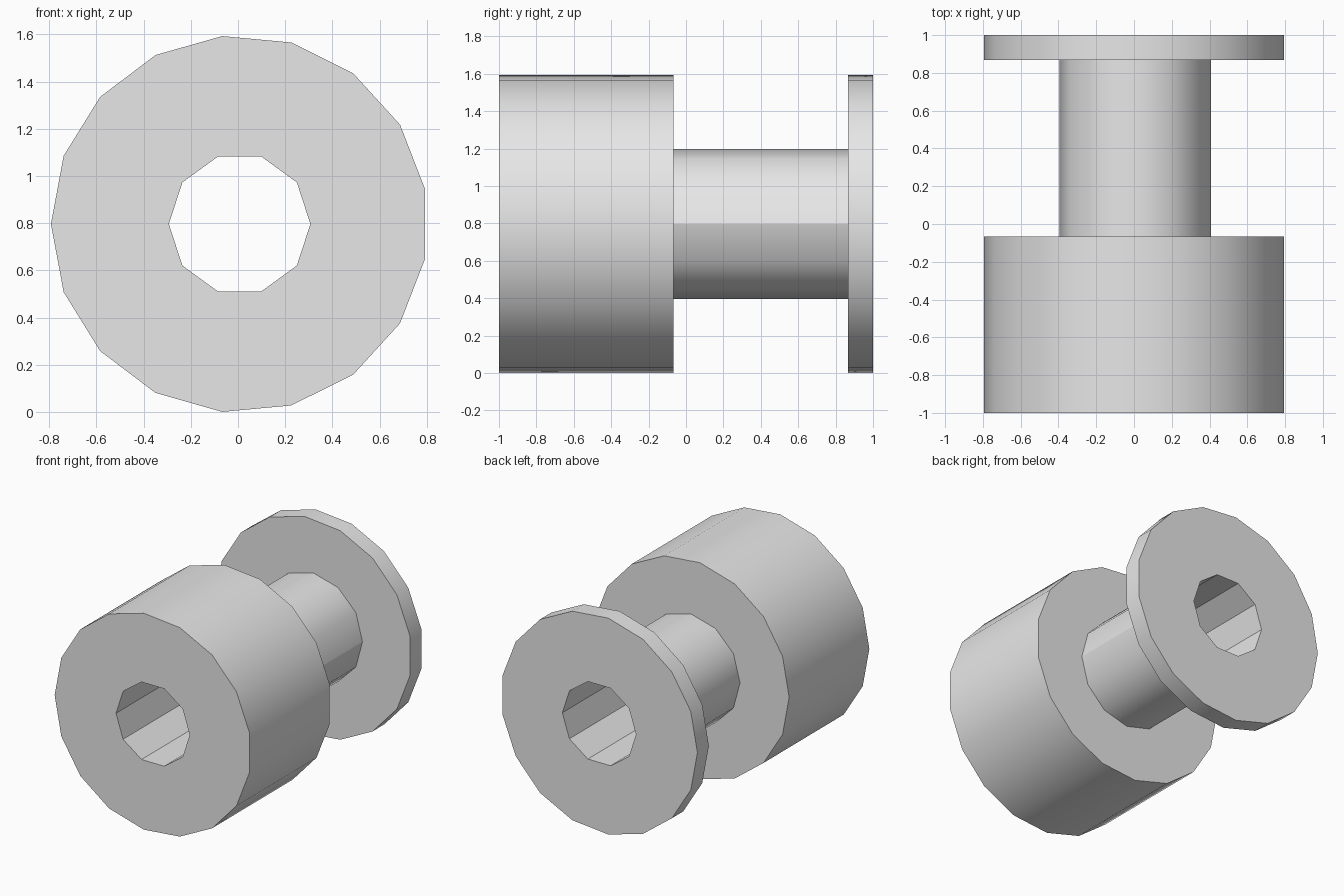
import bpy
import bmesh
from math import cos, sin, tau, pi, radians

if "Cube" in bpy.data.objects:
    bpy.data.objects.remove(bpy.data.objects["Cube"])

# One plain grey material
grey = bpy.data.materials.new("light_grey")
grey.use_nodes = True
colour = (0.8, 0.8, 0.8, 1)
grey.diffuse_color = colour
grey.node_tree.nodes["Principled BSDF"].inputs["Base Color"].default_value = colour

# Shared axis, running along y
DISC_R, DISC_SIDES = 0.8, 17
AXIS_X = DISC_R * (1 - cos(pi / DISC_SIDES)) / 2
AXIS_Z = DISC_R * cos(pi / DISC_SIDES / 2)

bm = bmesh.new()


def ring(sides, radius, y):
    """Closed polygon around the axis, starting on the -x side."""
    verts = []
    for i in range(sides):
        a = pi + tau * i / sides
        verts.append(bm.verts.new((AXIS_X + radius * cos(a), y, AXIS_Z + radius * sin(a))))
    edges = [bm.edges.new((verts[i - 1], verts[i])) for i in range(sides)]
    return verts, edges


def join(a, b):
    """Quads between matching rings, a flat washer between different ones."""
    if len(a[0]) == len(b[0]):
        for i in range(len(a[0])):
            bm.faces.new((a[0][i - 1], a[0][i], b[0][i], b[0][i - 1]))
    else:
        bmesh.ops.triangle_fill(bm, edges=a[1] + b[1], use_beauty=True)


# Front bore, wide drum, narrow neck, thin flange, rear bore
disc, neck, bore = (DISC_SIDES, DISC_R), (12, 0.4), (10, 0.3)
stations = [(bore, -1), (disc, -1), (disc, -0.067), (neck, -0.067),
            (neck, 0.867), (disc, 0.867), (disc, 1), (bore, 1)]
rings = [ring(*shape, y) for shape, y in stations]
for i in range(len(rings)):
    join(rings[i - 1], rings[i])
bmesh.ops.recalc_face_normals(bm, faces=bm.faces)

mesh = bpy.data.meshes.new("spool_body")
bm.to_mesh(mesh)
bm.free()
mesh.materials.append(grey)
spool = bpy.data.objects.new("spool_body", mesh)
bpy.context.collection.objects.link(spool)

# Smooth drum, neck and flange; faceted bore and crisp rims
bpy.ops.object.select_all(action="DESELECT")
spool.select_set(True)
bpy.context.view_layer.objects.active = spool
bpy.ops.object.shade_smooth_by_angle(angle=radians(33))

# Crease along the neck on the +x side
for edge in mesh.edges:
    p, q = (mesh.vertices[v].co for v in edge.vertices)
    if all(abs(v.x - AXIS_X - neck[1]) < 0.001 for v in (p, q)):
        edge.use_edge_sharp = True
